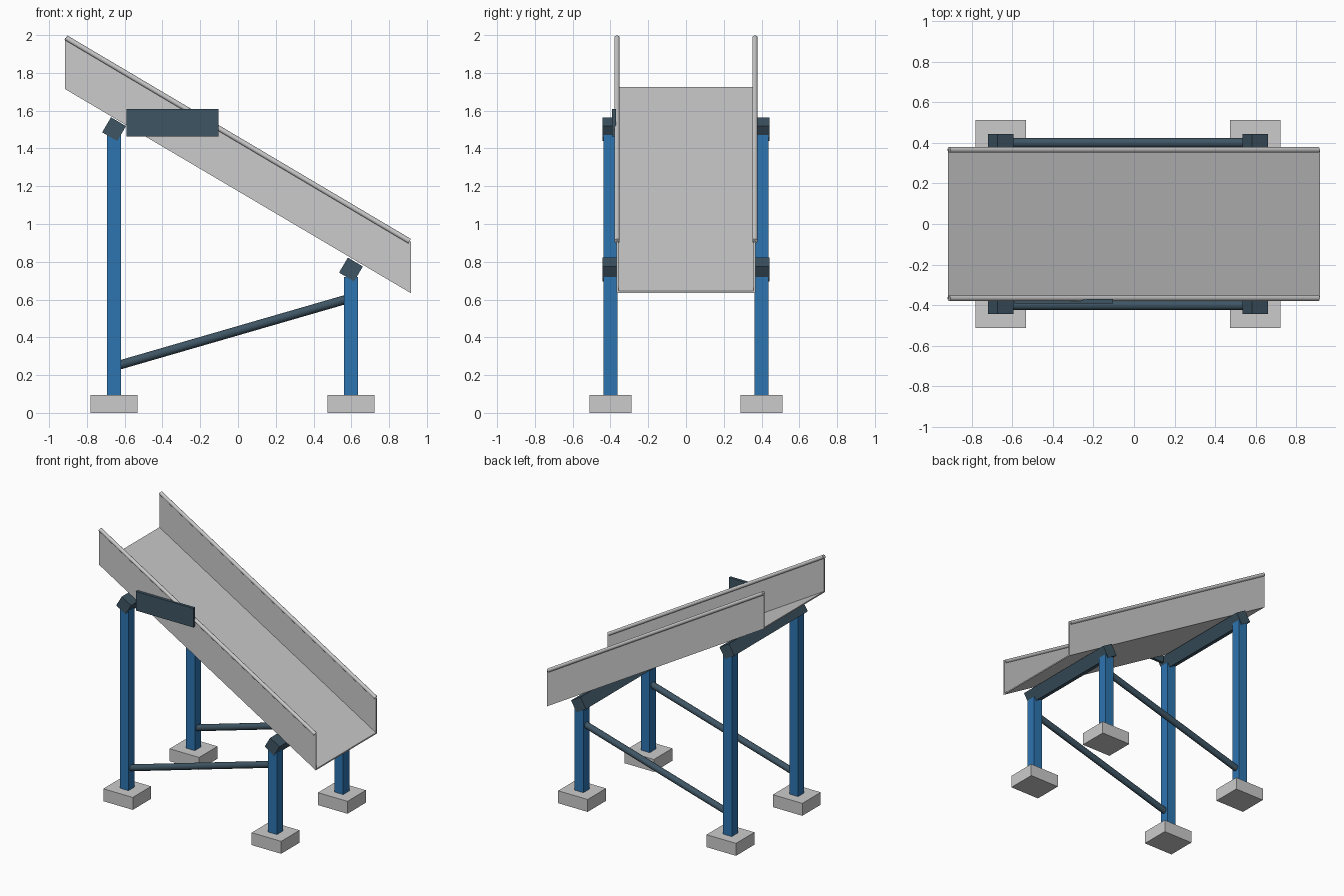
import bpy, bmesh, math
from mathutils import Vector

if "Cube" in bpy.data.objects:
    bpy.data.objects.remove(bpy.data.objects["Cube"])


def material(name, rgb):
    m = bpy.data.materials.new(name)
    m.diffuse_color = (*rgb, 1)
    m.use_nodes = True
    m.node_tree.nodes["Principled BSDF"].inputs["Base Color"].default_value = m.diffuse_color
    return m


BLUE = material("blue_paint", (0.027, 0.178, 0.434))
SLATE = material("slate_paint", (0.048, 0.09, 0.125))
SLOPE = -1.08 / 1.83
TILT = -math.atan(SLOPE)


def box(name, centre, size, mat=None, tilt=0):
    bpy.ops.mesh.primitive_cube_add(size=1, location=centre, rotation=(0, tilt, 0))
    ob = bpy.context.object
    ob.name = name
    ob.scale = size
    bpy.ops.object.transform_apply(location=False, rotation=False, scale=True)
    if mat:
        ob.data.materials.append(mat)
    return ob


def rod(name, a, b, radius, mat=None, sides=16):
    a, b = Vector(a), Vector(b)
    bpy.ops.mesh.primitive_cylinder_add(vertices=sides, radius=radius,
                                        depth=(b - a).length, location=(a + b) / 2)
    ob = bpy.context.object
    ob.name = name
    ob.rotation_euler = (b - a).to_track_quat('Z', 'Y').to_euler()
    bpy.ops.object.shade_smooth_by_angle()
    if mat:
        ob.data.materials.append(mat)
    return ob


# Sloping U-shaped chute with upright ends
W, T, H = 0.368, 0.01, 0.272
profile = [(-W, 0), (W, 0), (W, H), (W - T, H), (W - T, T),
           (-W + T, T), (-W + T, H), (-W, H)]
bm = bmesh.new()
rings = [[bm.verts.new((x, y, z + z0)) for y, z in profile]
         for x, z0 in ((-0.915, 1.714), (0.915, 0.634))]
n = len(profile)
for i in range(n):
    j = (i + 1) % n
    bm.faces.new((rings[0][i], rings[0][j], rings[1][j], rings[1][i]))
for r in rings:
    bm.faces.new(r)
bmesh.ops.recalc_face_normals(bm, faces=bm.faces)
mesh = bpy.data.meshes.new("chute_tray")
bm.to_mesh(mesh)
bm.free()
bpy.context.collection.objects.link(bpy.data.objects.new("chute_tray", mesh))

# Legs and cross beams
legs = [("upper", -0.656, 1.45, 1.502), ("lower", 0.598, 0.70, 0.759)]
for end, x, top, beam_z in legs:
    box(f"{end}_cross_beam", (x, 0, beam_z), (0.092, 0.886, 0.092), SLATE, TILT)
    for side, y in (("front", -0.4), ("back", 0.4)):
        box(f"{side}_{end}_footing", (x, y, 0.0475), (0.249, 0.222, 0.095))
        box(f"{side}_{end}_leg", (x, y, (0.09 + top + 0.02) / 2),
            (0.074, 0.074, top + 0.02 - 0.09), BLUE)

# Rolled lips and diagonal braces on both sides
for side, s in (("front", -1), ("back", 1)):
    rod(f"{side}_lip", (-0.911, s * 0.365, 1.986), (0.908, s * 0.365, 0.909), 0.014)
    rod(f"{side}_brace", (-0.65, s * 0.4, 0.247), (0.59, s * 0.4, 0.606), 0.024, SLATE)

# Blank sign plate on the front wall
box("sign_plate", (-0.346, -0.381, 1.535), (0.487, 0.022, 0.146), SLATE)
